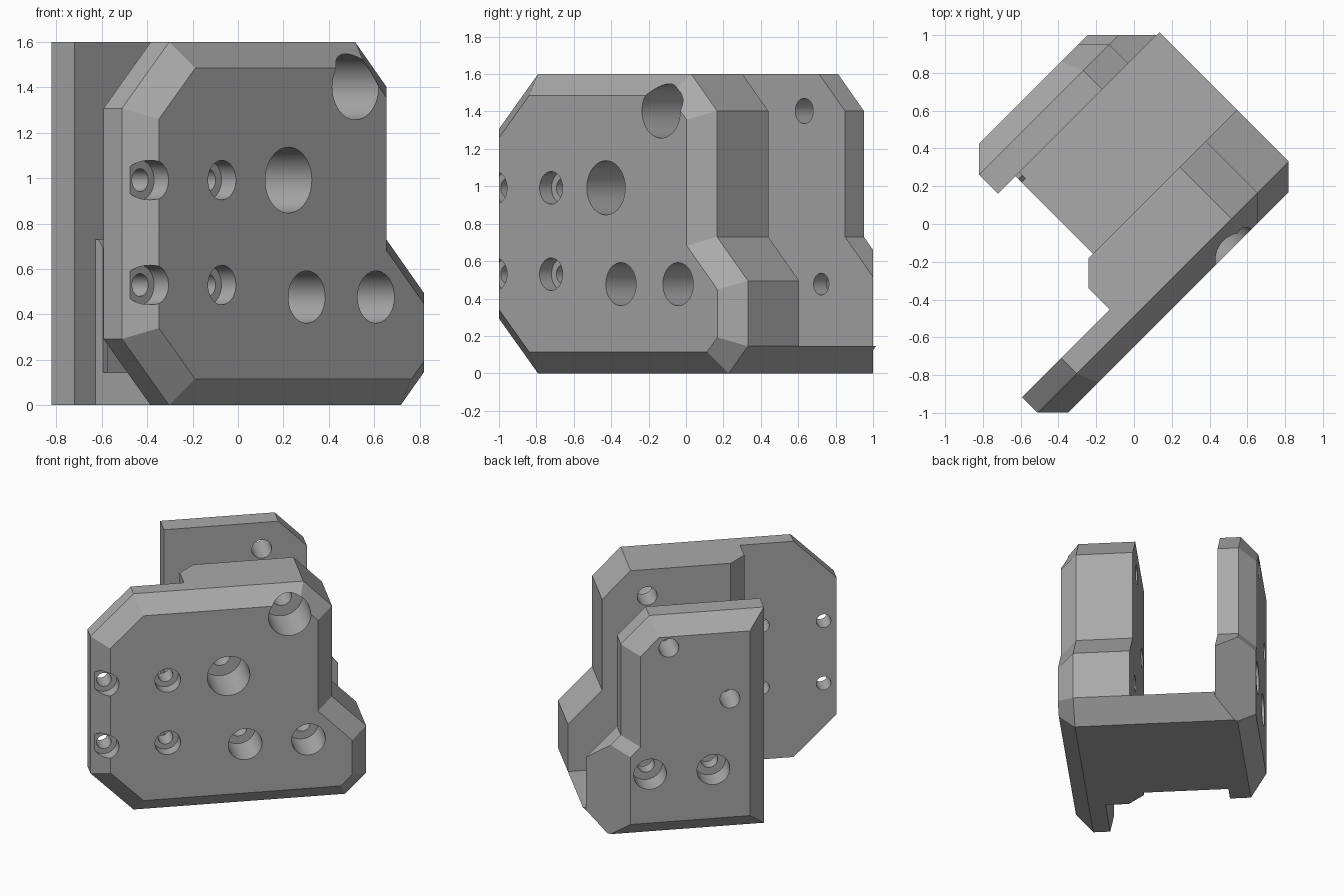
import bpy, bmesh, math
from mathutils import Matrix, Vector

cube = bpy.data.objects.get("Cube")
if cube:
    bpy.data.objects.remove(cube, do_unlink=True)

grey = bpy.data.materials.new("machined grey")
grey.use_nodes = True
colour = (0.4, 0.4, 0.4, 1)
grey.diffuse_color = colour
grey.node_tree.nodes["Principled BSDF"].inputs["Base Color"].default_value = colour

# Parts are laid out square (x length, y depth) and turned on the spot
TURN = Matrix.Rotation(math.radians(45), 4, 'Z')
BEVEL = 0.115
TOP = 1.6
FRONT, FRONT_BACK = -0.46, 0.042
REAR_FRONT, REAR = 0.622, 0.88
FLOOR = 0.145


def inset(points, d):
    """Mitred inward offset of a counter-clockwise outline."""
    result = []
    n = len(points)
    for i in range(n):
        p, q, r = (Vector(points[k % n]) for k in (i - 1, i, i + 1))
        a, b = (q - p).normalized(), (r - q).normalized()
        na, nb = Vector((-a.y, a.x)), Vector((-b.y, b.x))
        result.append(q + (na + nb) * (d / (1 + na.dot(nb))))
    return result


def loft(bm, rings):
    """Closed solid through rings of matching points."""
    rings = [[bm.verts.new(p) for p in ring] for ring in rings]
    n = len(rings[0])
    for lower, upper in zip(rings, rings[1:]):
        for i in range(n):
            j = (i + 1) % n
            bm.faces.new((lower[i], lower[j], upper[j], upper[i]))
    bm.faces.new(rings[0])
    bm.faces.new(rings[-1])
    bmesh.ops.recalc_face_normals(bm, faces=bm.faces)


def make_object(name, bm):
    mesh = bpy.data.meshes.new(name)
    bm.transform(TURN)
    bm.to_mesh(mesh)
    bm.free()
    mesh.materials.append(grey)
    obj = bpy.data.objects.new(name, mesh)
    bpy.context.collection.objects.link(obj)
    return obj


def prism(name, points, low, high, place):
    bm = bmesh.new()
    loft(bm, [[place(a, b, t) for a, b in points] for t in (low, high)])
    return make_object(name, bm)


def bore(u, z, radius, start, end):
    """Round cutter running front to back."""
    ring = [(u + radius * math.cos(k * math.tau / 40),
             z + radius * math.sin(k * math.tau / 40)) for k in range(40)]
    return prism("bore_cutter", ring, start, end, lambda a, b, t: (a, t, b))


def cut(obj, cutters):
    for cutter in cutters:
        cutter.hide_render = True
        mod = obj.modifiers.new("cut", 'BOOLEAN')
        mod.operation = 'DIFFERENCE'
        mod.solver = 'EXACT'
        mod.object = cutter
    graph = bpy.context.evaluated_depsgraph_get()
    mesh = bpy.data.meshes.new_from_object(obj.evaluated_get(graph))
    obj.modifiers.clear()
    obj.data = mesh
    for cutter in cutters:
        bpy.data.objects.remove(cutter, do_unlink=True)
    bpy.ops.object.select_all(action='DESELECT')
    obj.select_set(True)
    bpy.context.view_layer.objects.active = obj
    bpy.ops.object.shade_smooth_by_angle(angle=math.radians(30))


def plate(name, outline, inner, outer, clip=None):
    """Outline extruded from inner to outer, bevelled round the outer face."""
    step = math.copysign(BEVEL, inner - outer)
    small = inset(outline, BEVEL)
    bm = bmesh.new()
    loft(bm, [[(u, inner, z) for u, z in outline],
              [(u, outer + step, z) for u, z in outline],
              [(u, outer, z) for u, z in small]])
    if clip:
        res = bmesh.ops.bisect_plane(
            bm, geom=bm.verts[:] + bm.edges[:] + bm.faces[:],
            plane_co=clip, plane_no=(1, 1, 0), clear_outer=True)
        edges = [e for e in res["geom_cut"] if isinstance(e, bmesh.types.BMEdge)]
        bmesh.ops.contextual_create(bm, geom=edges)
        bmesh.ops.recalc_face_normals(bm, faces=bm.faces)
    return make_object(name, bm)


# Stepped right-hand edge shared by both plates
right_edge = [(0.668, 0), (0.813, FLOOR), (0.813, 0.495), (0.58, 0.73),
              (0.58, 1.403), (0.385, TOP)]

# Front plate: thick body, thin left wing
front_plate = plate("front_plate",
                    [(-0.774, 0)] + right_edge
                    + [(-0.774, TOP), (-1.068, 1.308), (-1.068, 0.292)],
                    FRONT_BACK, FRONT)
wing_cutter = prism("wing_cutter",
                    [(-1.3, -0.23), (-0.41, -0.23), (-0.41, -0.07),
                     (-0.248, 0.092), (-1.3, 0.092)],
                    -0.1, TOP + 0.1, lambda a, b, t: (a, b, t))
cutters = [wing_cutter]
# Large stepped bores: centre, radius, through radius, depth
for u, z, big, small, depth in [(-0.145, 0.992, 0.145, 0.068, 0.32),
                                (0.272, 1.403, 0.145, 0.068, 0.32),
                                (-0.032, 0.477, 0.115, 0.058, 0.26),
                                (0.4, 0.477, 0.115, 0.058, 0.26)]:
    cutters += [bore(u, z, big, FRONT - 0.1, FRONT + depth),
                bore(u, z, small, FRONT + depth - 0.05, FRONT_BACK + 0.1)]
# Four counterbored screw holes
for u in (-0.98, -0.56):
    for z in (0.53, 0.992):
        cutters += [bore(u, z, 0.087, FRONT - 0.1, FRONT + 0.09),
                    bore(u, z, 0.05, FRONT, FRONT_BACK + 0.1)]
cut(front_plate, cutters)

# Rear plate with the big lower corner cut
rear_plate = plate("rear_plate",
                   [(-0.396, 0)] + right_edge + [(-0.396, TOP)],
                   REAR_FRONT, REAR, clip=(0.813, 0.601, 0))
cutters = [bore(u, z, 0.068, REAR_FRONT - 0.1, REAR + 0.1)
           for u, z in ((-0.145, 0.992), (0.272, 1.403))]
for u in (-0.032, 0.4):
    cutters += [bore(u, 0.477, 0.058, REAR_FRONT - 0.1, REAR),
                bore(u, 0.477, 0.112, REAR - 0.16, REAR + 0.1)]
cut(rear_plate, cutters)

# Floor joining the plates
prism("floor", [(-0.265, 0), (0.668, 0), (0.813, FLOOR), (-0.265, FLOOR)],
      FRONT_BACK, REAR_FRONT, lambda a, b, t: (a, t, b))

# Small rib with a sloped top against the rear plate
prism("rib", [(0.575, FLOOR), (REAR_FRONT, FLOOR), (REAR_FRONT, 0.73),
              (0.602, 0.73), (0.575, 0.69)],
      -0.265, -0.235, lambda a, b, t: (t, a, b))
